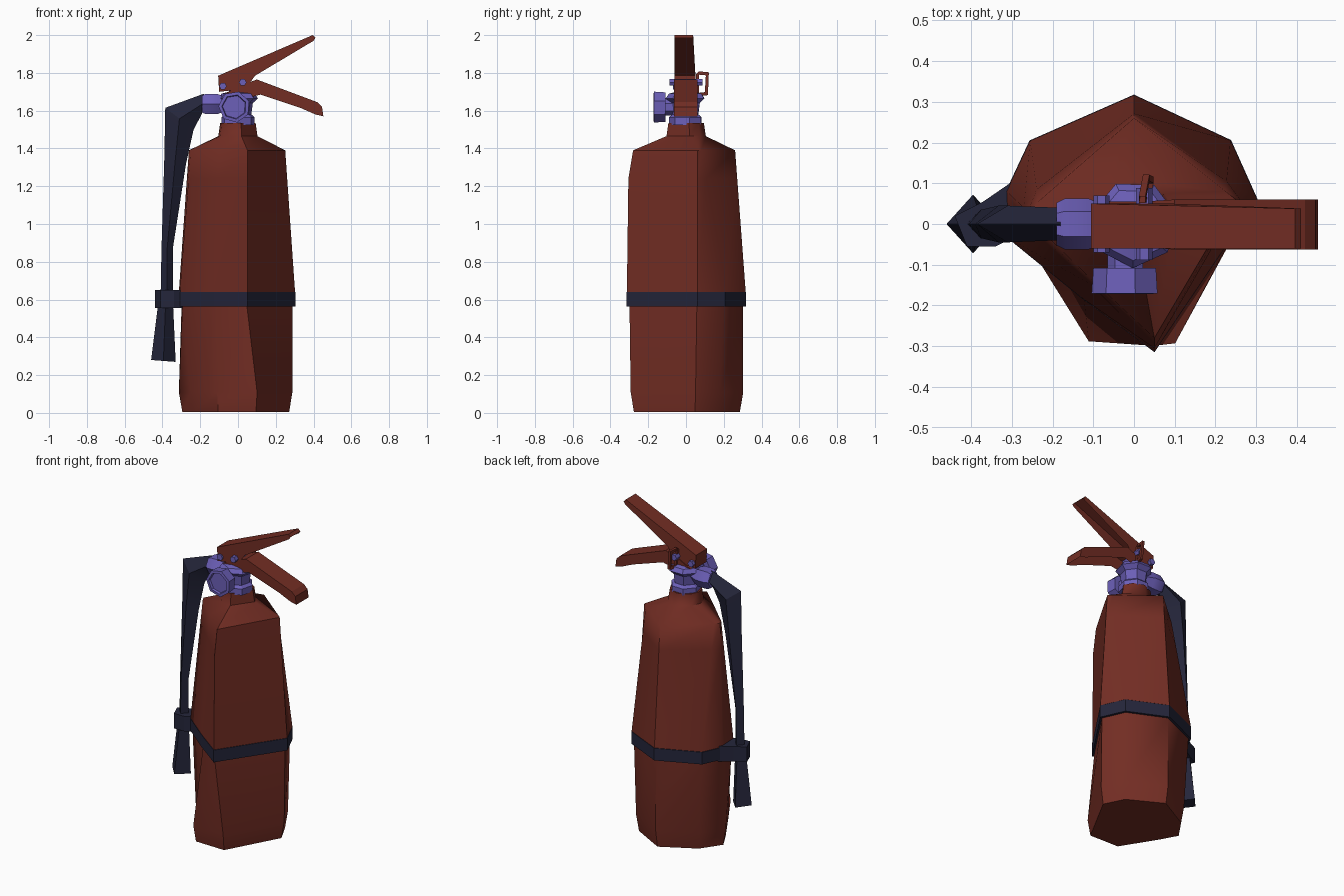
import bpy, bmesh, math
from mathutils import Vector

if "Cube" in bpy.data.objects:
    bpy.data.objects.remove(bpy.data.objects["Cube"])


def material(name, rgb):
    m = bpy.data.materials.new(name)
    m.diffuse_color = (*rgb, 1)
    m.use_nodes = True
    m.node_tree.nodes["Principled BSDF"].inputs["Base Color"].default_value = m.diffuse_color
    return m


RED = material("dark red paint", (0.168, 0.026, 0.017))
PURPLE = material("violet metal", (0.15, 0.115, 0.48))
NAVY = material("dark navy rubber", (0.018, 0.019, 0.043))


def make(name, verts, faces, mat, smooth=None):
    me = bpy.data.meshes.new(name)
    me.from_pydata([tuple(v) for v in verts], [], faces)
    bm = bmesh.new()
    bm.from_mesh(me)
    bmesh.ops.recalc_face_normals(bm, faces=bm.faces)
    bm.to_mesh(me)
    bm.free()
    ob = bpy.data.objects.new(name, me)
    bpy.context.collection.objects.link(ob)
    me.materials.append(mat)
    if smooth:
        bpy.ops.object.select_all(action='DESELECT')
        ob.select_set(True)
        bpy.context.view_layer.objects.active = ob
        bpy.ops.object.shade_smooth_by_angle(angle=math.radians(smooth))
    return ob


def loft(name, rings, mat, smooth=None, closed=False):
    """Skin equal-length rings; cap the ends, or join last ring to first."""
    n = len(rings[0])
    verts = [v for r in rings for v in r]
    faces = []
    for i in range(len(rings) if closed else len(rings) - 1):
        a, b = i * n, (i + 1) % len(rings) * n
        faces += [(a + j, a + (j + 1) % n, b + (j + 1) % n, b + j) for j in range(n)]
    if not closed:
        faces += [tuple(range(n)), tuple(range(len(verts) - n, len(verts)))]
    return make(name, verts, faces, mat, smooth)


def level(points, z, scale=1.0):
    return [(x * scale, y * scale, z) for x, y in points]


def lathe(name, axis, centre, profile, sides, mat, turn=0.0, smooth=None):
    """Revolved part: profile holds (radius, position along axis)."""
    rings = []
    for r, h in profile:
        ring = []
        for k in range(sides):
            a = 2 * math.pi * k / sides + turn
            u, v = r * math.cos(a), r * math.sin(a)
            p = {'x': (h, u, v), 'y': (u, h, v), 'z': (u, v, h)}[axis]
            ring.append(Vector(p) + Vector(centre))
        rings.append(ring)
    return loft(name, rings, mat, smooth)


def channel(name, upper, lower, mat):
    """Folded sheet open underneath; points are (x, z, y_front, y_back)."""
    pts = upper + lower
    n, k = len(pts), len(upper)
    verts = [(x, a, z) for x, z, a, b in pts] + [(x, b, z) for x, z, a, b in pts]
    faces = [tuple(range(n)), tuple(range(n, 2 * n))]
    faces += [(i, i + 1, n + i + 1, n + i) for i in range(k - 1)]
    return make(name, verts, faces, mat)


# Tank: uneven low-poly cylinder, eight corners per level, flush with the band
low = [(.285, .05), (.22, .18), (0, .30), (-.22, .18),
       (-.31, .05), (-.25, -.06), (-.11, -.285), (.10, -.29)]
band = [(.302, .06), (.237, .205), (0, .316), (-.255, .204),
        (-.313, .08), (-.308, -.035), (-.13, -.18), (.05, -.313)]
high = [(.25, .06), (.225, .08), (0, .26), (-.235, .055),
        (-.26, .03), (-.25, .005), (-.10, -.14), (.05, -.28)]
chest = [(a * .8 + c * .2, b * .8 + d * .2) for (a, b), (c, d) in zip(high, band)]
chest[7] = (.05, -.305)
neck = [(math.cos(math.radians(a)) * .105, math.sin(math.radians(a)) * .105)
        for a in (10, 45, 90, 140, 175, 205, 240, 280)]
loft("tank", [level(low, .004, .95), level(low, .11, 1.01), level(band, .56, .955),
              level(band, .637, .955), level(band, .6405), level(chest, 1.24),
              level(high, 1.39), level(neck, 1.465), level(neck, 1.535, .9)],
     RED, smooth=50)

# Band round the tank
loft("tank_band", [level(band, .562, 1.005), level(band, .639, 1.005),
                   level(band, .639, .9), level(band, .562, .9)], NAVY, closed=True)

# Clip where the band holds the hose
clip = [(-.29, .11), (-.37, .055), (-.44, .02), (-.41, -.055), (-.34, -.055), (-.29, -.03)]
loft("hose_clip", [level(clip, .555), level(clip, .65)], NAVY)


# Hose and nozzle: four-sided sections between outer and inner edges
def section(x0, z0, x1, z1, w):
    cx, cz = (x0 + x1) / 2, (z0 + z1) / 2
    return [(x0, 0, z0), (cx, -w, cz), (x1, 0, z1), (cx, w, cz)]


loft("hose", [section(-.18, 1.69, -.19, 1.585, .04),
              section(-.385, 1.615, -.235, 1.50, .045),
              section(-.39, 1.35, -.275, 1.32, .045),
              section(-.405, .87, -.345, .87, .035),
              section(-.41, .60, -.345, .60, .035)], NAVY, smooth=30)
loft("nozzle", [section(-.42, .60, -.345, .60, .035),
                section(-.46, .28, -.33, .27, .072)], NAVY)

# Valve block
lathe("valve_collar", 'z', (0, 0, 0),
      [(.09, 1.525), (.09, 1.565), (.072, 1.58), (.08, 1.64), (.108, 1.665), (.09, 1.69),
       (.05, 1.70), (.05, 1.76)], 7, PURPLE, turn=.2, smooth=30)
lathe("hose_outlet", 'x', (0, 0, 1.635),
      [(.052, -.19), (.062, -.17), (.062, -.11), (.04, -.06), (.04, 0)], 6, PURPLE, smooth=30)

# Pressure gauge on the front
lathe("gauge", 'y', (-.02, 0, 1.62),
      [(.045, -.03), (.045, -.108), (.08, -.108), (.084, -.17), (.066, -.172), (.062, -.158)],
      7, PURPLE, turn=math.pi / 8, smooth=30)

# Squeeze lever and carrying handle
channel("squeeze_lever",
        [(-.10, 1.70, -.06, .05), (-.105, 1.785, -.06, .05),
         (.395, 2.0, -.06, .038), (.41, 1.985, -.06, .038)],
        [(.40, 1.97, -.06, .038), (.09, 1.785, -.06, .05), (.04, 1.715, -.06, .05)], RED)
channel("carry_handle",
        [(-.07, 1.69, -.055, .055), (.02, 1.735, -.055, .055), (.10, 1.765, -.063, .06),
         (.42, 1.645, -.063, .06), (.445, 1.62, -.063, .06), (.452, 1.57, -.063, .06)],
        [(.41, 1.58, -.063, .06), (.33, 1.615, -.063, .06), (.12, 1.685, -.063, .06),
         (.04, 1.665, -.055, .055)], RED)

# Pins through the handles
for name, x, z, half in (("pivot_pin", -.08, 1.73, .07), ("safety_pin", .025, 1.75, .088)):
    lathe(name, 'y', (x, 0, z), [(.02, -half), (.02, half)], 6, PURPLE)

# Pull ring at the back
path = [(.02, .06, 1.80), (.03, .113, 1.795), (.04, .108, 1.69), (.03, .062, 1.685)]
t = .008
loft("pull_ring", [[(x + dx, y + dy, z + dy * (1 if z > 1.74 else -1))
                    for dx, dy in ((-t, -t), (t, -t), (t, t), (-t, t))]
                   for x, y, z in path], RED, closed=True)
